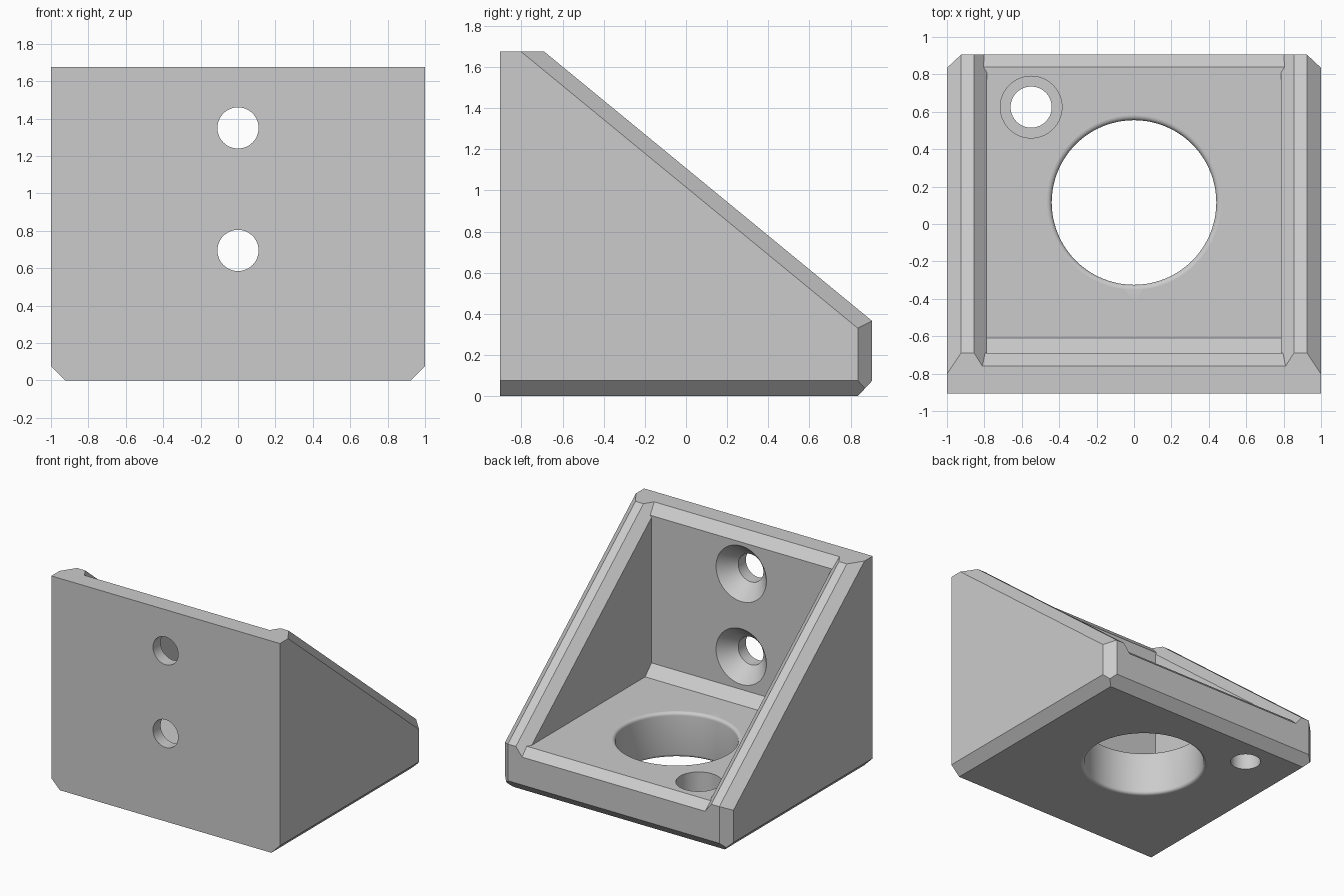
import bpy
import bmesh
from math import cos, sin, pi
from mathutils import Matrix, Vector

old = bpy.data.objects.get("Cube")
if old:
    bpy.data.objects.remove(old, do_unlink=True)

WALL_BACK, WALL_LOW, WALL_TOP = 0.905, 0.365, 1.675
TOP_REAR = -0.69
FLOOR = 0.355
SLOPE = (WALL_TOP - WALL_LOW) / (WALL_BACK - TOP_REAR)


def finish(bm, name):
    bmesh.ops.recalc_face_normals(bm, faces=bm.faces)
    mesh = bpy.data.meshes.new(name)
    bm.to_mesh(mesh)
    bm.free()
    obj = bpy.data.objects.new(name, mesh)
    bpy.context.collection.objects.link(obj)
    return obj


def prism(name, profile, half, planes=()):
    """Extrude a side profile (y, z) across x, then slice it by (point, normal) planes."""
    bm = bmesh.new()
    face = bm.faces.new([bm.verts.new((-half, y, z)) for y, z in profile])
    ext = bmesh.ops.extrude_face_region(bm, geom=[face])["geom"]
    verts = [v for v in ext if isinstance(v, bmesh.types.BMVert)]
    bmesh.ops.translate(bm, verts=verts, vec=(2 * half, 0, 0))
    for point, normal in planes:
        cut = bmesh.ops.bisect_plane(
            bm, geom=bm.verts[:] + bm.edges[:] + bm.faces[:], dist=1e-5,
            plane_co=point, plane_no=Vector(normal).normalized(), clear_outer=True)
        edges = [e for e in cut["geom_cut"]
                 if isinstance(e, bmesh.types.BMEdge) and e.is_boundary]
        bmesh.ops.contextual_create(bm, geom=edges)
    return finish(bm, name)


def both_sides(point, normal):
    p, n = Vector(point), Vector(normal)
    flip = Matrix.Scale(-1, 3, (1, 0, 0))
    return [(p, n), (flip @ p, flip @ n)]


def lathe(name, profile, matrix, steps=64):
    """Spin a (radius, height) profile into a closed solid."""
    bm = bmesh.new()
    rings = [[bm.verts.new((r * cos(2 * pi * i / steps), r * sin(2 * pi * i / steps), h))
              for i in range(steps)] for r, h in profile]
    for a, b in zip(rings, rings[1:]):
        for i in range(steps):
            j = (i + 1) % steps
            bm.faces.new((a[i], a[j], b[j], b[i]))
    bm.faces.new(rings[0])
    bm.faces.new(rings[-1])
    bm.transform(matrix)
    return finish(bm, name)


# Outer body with chamfered edges
rim = 0.811
planes = both_sides((0.925, WALL_BACK, WALL_LOW), (1, rim * SLOPE, rim))
planes += both_sides((1, 0.835, 0), (0.07, 0.075, 0))
planes += both_sides((1, 0, 0.075), (1, 0, -1))
planes += [(Vector((0, 0.835, 0)), Vector((0, 0.075, -0.07)))]
front = -WALL_BACK
body = prism("angle_bracket",
             [(front, 0), (WALL_BACK, 0), (WALL_BACK, WALL_LOW),
              (TOP_REAR, WALL_TOP), (front, WALL_TOP)], 1, planes)

# Pocket between the side walls, and its wider chamfered mouth
pocket = [(-0.61, FLOOR), (0.84, FLOOR), (1.1, 0.115), (1.1, 2.1),
          (-0.99, 2.1), (-0.99, 1.921), (-0.69, 1.6), (-0.69, 0.435)]
lip = 0.07 / 0.09
mouth = both_sides((0.855, WALL_BACK, WALL_LOW), (1, -lip * SLOPE, -lip))
cutters = [prism("pocket_cutter", pocket, 0.785),
           prism("mouth_cutter", pocket, 0.99, mouth)]

# Large floor hole with rounded rims
R, F, N = 0.44, 0.025, 5
arc = [pi / 2 * i / N for i in range(N + 1)]
lower = [(R + F - F * sin(a), F - F * cos(a)) for a in arc]
upper = [(r, FLOOR - h) for r, h in reversed(lower)]
lower[0], upper[-1] = (R + F, 0), (R + F, FLOOR)
cutters.append(lathe("large_hole_cutter",
                     [(R + F, -0.2)] + lower + upper + [(R + F, 0.6)],
                     Matrix.Translation((0, 0.115, 0)), 96))

# Small counterbored floor hole
cutters.append(lathe("bolt_hole_cutter",
                     [(0.11, -0.2), (0.11, 0.18), (0.165, 0.18), (0.165, 0.6)],
                     Matrix.Translation((-0.55, 0.625, 0))))

# Two countersunk holes through the front wall
for z in (0.695, 1.35):
    cutters.append(lathe("screw_hole_cutter",
                         [(0.11, -0.4), (0.11, -0.12), (0.22, 0), (0.22, 0.15)],
                         Matrix.Translation((0, TOP_REAR, z)) @ Matrix.Rotation(-pi / 2, 4, "X")))

# Cut everything out of the body
bpy.ops.object.select_all(action="DESELECT")
bpy.context.view_layer.objects.active = body
body.select_set(True)
for cutter in cutters:
    cutter.hide_render = True
    mod = body.modifiers.new(cutter.name, "BOOLEAN")
    mod.operation = "DIFFERENCE"
    mod.solver = "EXACT"
    mod.object = cutter
    bpy.ops.object.modifier_apply(modifier=mod.name)
for cutter in cutters:
    bpy.data.objects.remove(cutter, do_unlink=True)

# Smooth hole walls, flat panels
bpy.ops.object.shade_smooth_by_angle(angle=pi / 6)
for poly in body.data.polygons:
    poly.use_smooth = poly.area < 0.03

# Material
grey = bpy.data.materials.new("plain_grey")
grey.use_nodes = True
colour = (0.6, 0.6, 0.6, 1)
grey.diffuse_color = colour
grey.node_tree.nodes["Principled BSDF"].inputs["Base Color"].default_value = colour
body.data.materials.clear()
body.data.materials.append(grey)
for poly in body.data.polygons:
    poly.material_index = 0
